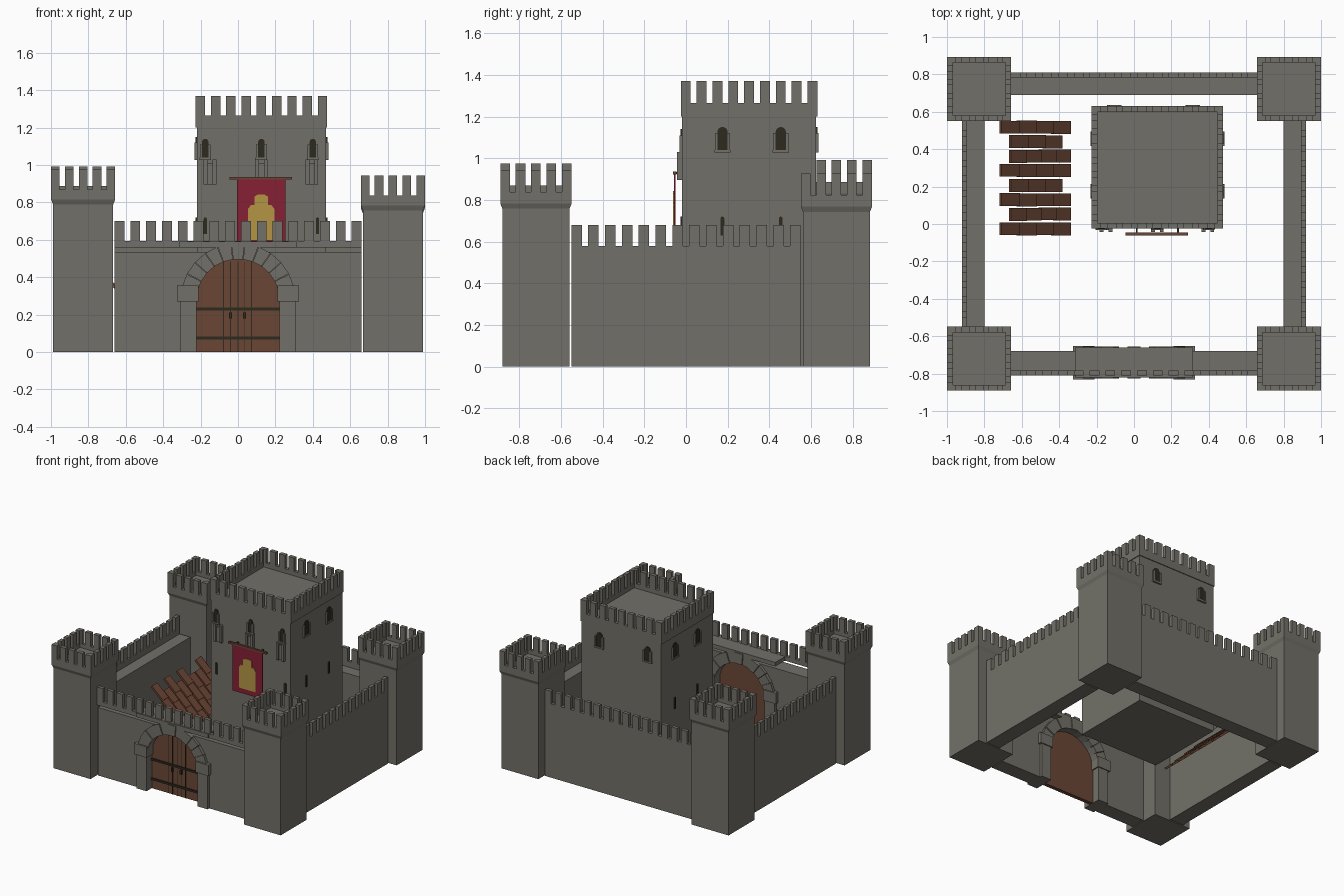
import bpy, bmesh, math, random
from mathutils import Matrix, Vector

if "Cube" in bpy.data.objects:
    bpy.data.objects.remove(bpy.data.objects["Cube"])
random.seed(4)


def material(name, rgb):
    m = bpy.data.materials.new(name)
    m.diffuse_color = (*rgb, 1)
    m.use_nodes = True
    m.node_tree.nodes["Principled BSDF"].inputs["Base Color"].default_value = m.diffuse_color
    return m


STONE = material("grey stone", (0.17, 0.163, 0.138))
WOOD = material("brown wood", (0.147, 0.061, 0.035))
IRON = material("dark iron", (0.025, 0.023, 0.013))
RED = material("red cloth", (0.24, 0.014, 0.033))
GOLD = material("gold", (0.46, 0.30, 0.06))


def finish(name, bm, mat):
    bmesh.ops.recalc_face_normals(bm, faces=bm.faces)
    me = bpy.data.meshes.new(name)
    bm.to_mesh(me)
    bm.free()
    me.materials.append(mat)
    ob = bpy.data.objects.new(name, me)
    bpy.context.collection.objects.link(ob)
    return ob


def add_box(bm, x0, x1, y0, y1, z0, z1, mat4=Matrix()):
    size = Matrix.Diagonal((abs(x1 - x0), abs(y1 - y0), z1 - z0, 1))
    mid = Matrix.Translation(((x0 + x1) / 2, (y0 + y1) / 2, (z0 + z1) / 2))
    bmesh.ops.create_cube(bm, size=1, matrix=mat4 @ mid @ size)


def add_prism(bm, pts, y0, y1, mat4=Matrix()):
    """Extrude an (x, z) outline from y0 to y1."""
    a = [bm.verts.new(mat4 @ Vector((x, y0, z))) for x, z in pts]
    b = [bm.verts.new(mat4 @ Vector((x, y1, z))) for x, z in pts]
    bm.faces.new(a)
    bm.faces.new(b[::-1])
    for i in range(len(a)):
        j = (i + 1) % len(a)
        bm.faces.new((a[i], b[i], b[j], a[j]))


def boxes(name, mat, *dims):
    bm = bmesh.new()
    for d in dims:
        add_box(bm, *d)
    return finish(name, bm, mat)


def arc(r, cz, n):
    return [(-r * math.cos(math.pi * i / n), cz + r * math.sin(math.pi * i / n)) for i in range(n + 1)]


def steps(a, b, n, fill=0.62):
    """Spans of n merlons filling the length a..b, solid at both ends."""
    w = (b - a) / (n + (n - 1) * (1 - fill) / fill)
    p = (b - a - w) / (n - 1)
    return [(a + i * p, a + i * p + w) for i in range(n)]


def add_crown(bm, x0, x1, y0, y1, n, t, z0, zgap, ztop):
    """Square parapet with merlons on all four sides."""
    for ya, yb in ((y0, y0 + t), (y1 - t, y1)):
        add_box(bm, x0, x1, ya, yb, z0, zgap)
        for a, b in steps(x0, x1, n):
            add_box(bm, a, b, ya, yb, zgap, ztop)
    for xa, xb in ((x0, x0 + t), (x1 - t, x1)):
        add_box(bm, xa, xb, y0 + t, y1 - t, z0, zgap)
        for i, (a, b) in enumerate(steps(y0, y1, n)):
            add_box(bm, xa, xb, a + t * (i == 0), b - t * (i == n - 1), zgap, ztop)


# Corner towers of slightly different heights
for name, cx, cy, top in (("front_right", 0.828, -0.72, 0.943), ("front_left", -0.828, -0.72, 0.975),
                          ("back_right", 0.828, 0.722, 0.928), ("back_left", -0.828, 0.722, 0.992)):
    bm = bmesh.new()
    b, c = 0.161, 0.171
    zc = top - 0.185
    add_box(bm, cx - b, cx + b, cy - b, cy + b, 0, zc)
    m = Matrix.Translation((cx, cy, zc + 0.0125)) @ Matrix.Rotation(math.pi / 4, 4, 'Z')
    bmesh.ops.create_cone(bm, cap_ends=True, segments=4, radius1=b * 2 ** .5, radius2=c * 2 ** .5, depth=0.025, matrix=m)
    add_box(bm, cx - c, cx + c, cy - c, cy + c, zc + 0.025, top - 0.135)
    add_crown(bm, cx - c, cx + c, cy - c, cy + c, 5, 0.03, top - 0.135, top - 0.105, top)
    finish("tower_" + name, bm, STONE)

# Side walls and back wall with walkway and parapet
for name, s in (("left", -1), ("right", 1)):
    bm = bmesh.new()
    add_box(bm, s * 0.80, s * 0.92, -0.55, 0.55, 0, 0.535)
    add_box(bm, s * 0.893, s * 0.92, -0.55, 0.55, 0.535, 0.58)
    for a, b in steps(-0.55, 0.55, 14):
        add_box(bm, s * 0.893, s * 0.92, a, b, 0.58, 0.68)
    finish("wall_" + name, bm, STONE)
bm = bmesh.new()
add_box(bm, -0.66, 0.66, 0.69, 0.81, 0, 0.535)
add_box(bm, -0.66, 0.66, 0.783, 0.81, 0.535, 0.58)
for a, b in steps(-0.66, 0.66, 16):
    add_box(bm, a, b, 0.783, 0.81, 0.58, 0.68)
finish("wall_back", bm, STONE)

# Front wall with arched opening, parapet raised slightly above it
R, CZ = 0.222, 0.275
bm = bmesh.new()
opening = [(-R, 0)] + arc(R, CZ, 20) + [(R, 0)]
add_prism(bm, [(-0.66, 0)] + opening + [(0.66, 0), (0.66, 0.535), (-0.66, 0.535)], -0.80, -0.68)
finish("wall_front", bm, STONE)
bm = bmesh.new()
add_box(bm, -0.66, 0.66, -0.81, -0.783, 0.558, 0.593)
for a, b in steps(-0.66, 0.66, 16):
    add_box(bm, a, b, -0.81, -0.783, 0.593, 0.70)
finish("front_parapet", bm, STONE)

# Gate surround: jambs, imposts, arch stones, top slab
bm = bmesh.new()
for s in (-1, 1):
    add_box(bm, s * R, s * 0.31, -0.82, -0.66, 0, 0.275)
    add_box(bm, s * 0.212, s * 0.325, -0.832, -0.652, 0.27, 0.355)
n = 13
for i in range(n):
    t0, t1 = (math.pi * (i + k) / n for k in (0.02, 0.98))
    d = 0.006 * (i % 2)
    add_prism(bm, [(r * math.cos(t), CZ + r * math.sin(t)) for r, t in
                   ((R, t0), (0.308, t0), (0.308, t1), (R, t1))], -0.826 + d, -0.654 - d)
add_box(bm, -0.315, 0.315, -0.82, -0.66, 0.56, 0.592)
finish("gate_surround", bm, STONE)

# Gate leaves with iron bands, seams and ring handles
bm = bmesh.new()
add_prism(bm, opening, -0.755, -0.725)
finish("gate_door", bm, WOOD)
bm = bmesh.new()
for z in (0.068, 0.222):
    add_box(bm, -R, R, -0.763, -0.755, z, z + 0.016)
for x in (-0.077, -0.04, 0, 0.036, 0.073):
    add_box(bm, x - 0.0025, x + 0.0025, -0.758, -0.755, 0, 0.485)
for x in (-0.04, 0.036):
    add_box(bm, x - 0.008, x + 0.008, -0.766, -0.755, 0.18, 0.212)
finish("gate_ironwork", bm, IRON)

# Keep
KX0, KX1, KY0, KY1 = -0.226, 0.477, -0.025, 0.63
bm = bmesh.new()
i = 0.006
add_box(bm, KX0 + i, KX1 - i, KY0 + i, KY1 - i, 0, 1.22)
add_box(bm, KX0, KX1, KY0, KY1, 1.20, 1.23)
add_crown(bm, KX0, KX1, KY0, KY1, 9, 0.03, 1.23, 1.265, 1.37)
finish("keep", bm, STONE)

# Keep windows and lower arrow slits, placed on each face
dark, frame = bmesh.new(), bmesh.new()


def window(x, y, z, angle, w, h, framed=True):
    m = Matrix.Translation((x, y, z)) @ Matrix.Rotation(angle, 4, 'Z')
    shape = [(-w / 2, 0)] + arc(w / 2, h - w / 2, 8) + [(w / 2, 0)]
    add_prism(dark, shape, -0.007, 0.002, m)
    if framed:
        for s in (-1, 1):
            add_box(frame, s * w / 2, s * (w / 2 + 0.012), -0.013, 0.002, 0, h - 0.03, m)
        add_box(frame, -w / 2 - 0.014, w / 2 + 0.014, -0.013, 0.002, -0.012, 0, m)


Q = math.pi / 2
for x in (-0.175, 0.125, 0.4):
    window(x, KY0 + i, 1.04, 0, 0.034, 0.1)
for x in (-0.105, 0.315):
    window(x, KY1 - i, 1.04, 2 * Q, 0.05, 0.11)
for y in (0.175, 0.455):
    window(KX1 - i, y, 1.04, Q, 0.05, 0.11)
    window(KX0 + i, y, 1.04, -Q, 0.05, 0.11)
    window(KX1 - i, y, 0.63, Q, 0.018, 0.09, False)
    window(KX0 + i, y, 0.63, -Q, 0.018, 0.09, False)
for x in (-0.175, 0.425):
    window(x, KY0 + i, 0.63, 0, 0.018, 0.09, False)
finish("keep_window_openings", dark, IRON)
finish("keep_window_frames", frame, STONE)

# Stone brackets below the front windows
bm = bmesh.new()
for x in (-0.15, 0.125, 0.395):
    for s in (-1, 1):
        add_box(bm, x + s * 0.014, x + s * 0.034, -0.044, -0.015, 0.895, 1.03)
    add_box(bm, x - 0.014, x + 0.014, -0.032, -0.015, 0.895, 1.01)
finish("keep_brackets", bm, STONE)

# Banner with rod and castle emblem
boxes("banner_rod", WOOD, (-0.045, 0.29, -0.062, -0.046, 0.922, 0.936))
boxes("banner_rod_hooks", IRON, (0.01, 0.02, -0.05, -0.015, 0.924, 0.934), (0.23, 0.24, -0.05, -0.015, 0.924, 0.934))
boxes("banner_cloth", RED, (-0.006, 0.254, -0.057, -0.051, 0.56, 0.925))
bm = bmesh.new()
half = [(0.07, 0.6), (0.07, 0.765), (0.056, 0.785), (0.037, 0.785), (0.037, 0.83), (0.018, 0.842)]
add_prism(bm, [(0.124 + x, z) for x, z in half] + [(0.124 - x, z) for x, z in half[::-1]], -0.062, -0.057)
finish("banner_emblem", bm, GOLD)

# Lean-to roof: columns of overlapping wooden shingles sloping down to the yard
bm = bmesh.new()
spans = [(-.71, -.345), (-.66, -.345), (-.71, -.345), (-.66, -.39), (-.71, -.345), (-.66, -.345), (-.66, -.39), (-.71, -.345)]
for k, (a, b) in enumerate(spans):
    y = -0.025 + k * 0.0775
    count = round((b - a) / 0.09)
    p = (b - a) / count
    for j in range(count):
        x = a + (j + 0.5) * p
        m = (Matrix.Translation((x, y + random.uniform(-.002, .002), 0.405 - (x + 0.71) * 1.02))
             @ Matrix.Rotation(math.radians(42), 4, 'Y'))
        L = p * 0.72
        add_box(bm, -L, L, -0.034, 0.034, -0.008, 0.008, m)
finish("lean_to_shingles", bm, WOOD)
